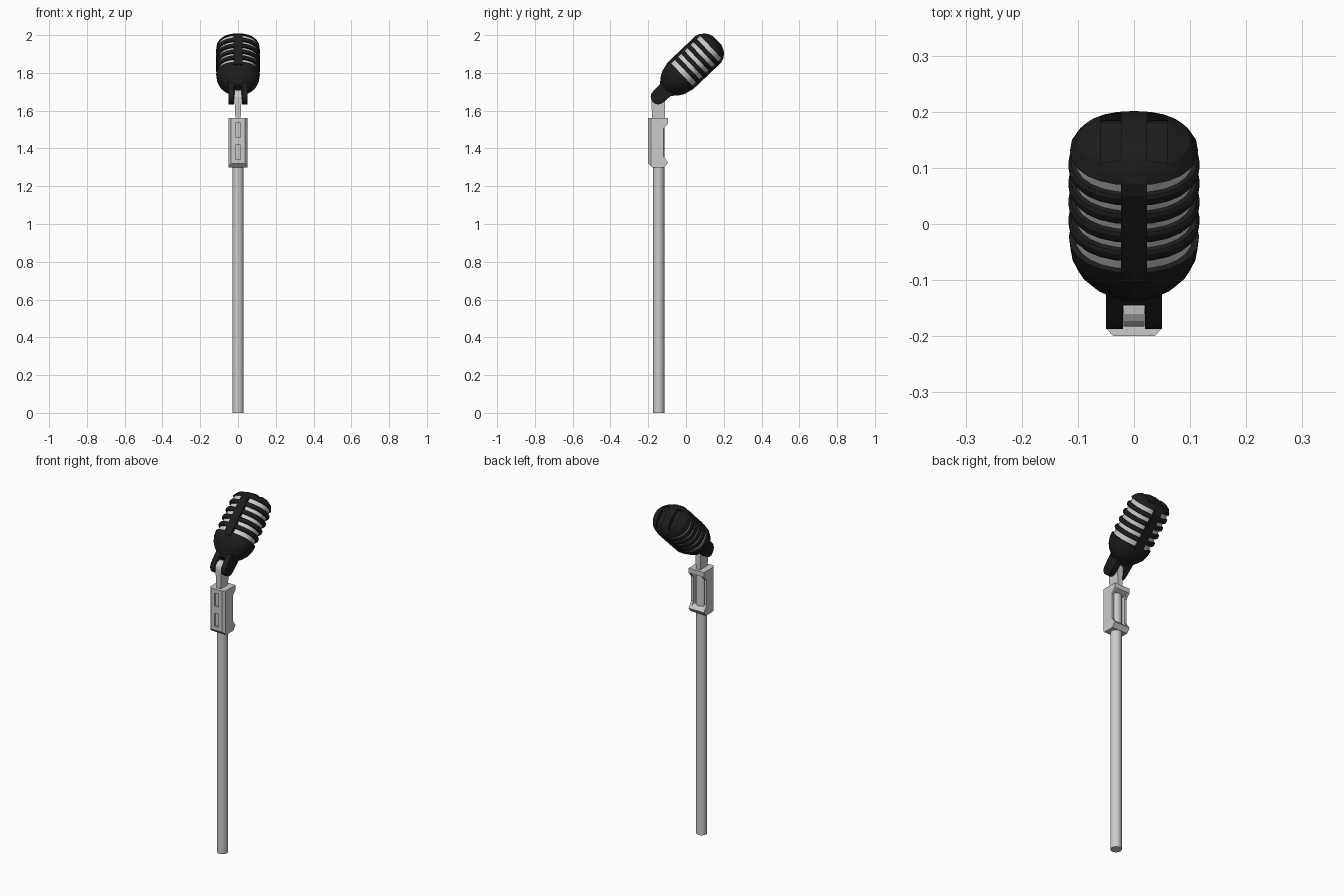
import bpy, bmesh, math
from mathutils import Matrix

if "Cube" in bpy.data.objects:
    bpy.data.objects.remove(bpy.data.objects["Cube"])

TILT = math.radians(46.5)
HINGE = (0, -0.147, 1.673)
TO_WORLD = Matrix.Translation(HINGE) @ Matrix.Rotation(-TILT, 4, 'X')

black = bpy.data.materials.new("black_metal")
black.diffuse_color = (0.012, 0.012, 0.012, 1)
black.use_nodes = True
black.node_tree.nodes["Principled BSDF"].inputs["Base Color"].default_value = black.diffuse_color
light = bpy.data.materials.new("light_grille")
light.diffuse_color = (0.6, 0.6, 0.6, 1)
light.use_nodes = True
light.node_tree.nodes["Principled BSDF"].inputs["Base Color"].default_value = light.diffuse_color


def finish(name, bm, mat=None, tilted=False, smooth=None):
    bmesh.ops.recalc_face_normals(bm, faces=bm.faces)
    me = bpy.data.meshes.new(name)
    bm.to_mesh(me)
    bm.free()
    ob = bpy.data.objects.new(name, me)
    bpy.context.collection.objects.link(ob)
    if mat:
        me.materials.append(mat)
    if tilted:
        me.transform(TO_WORLD)
    if smooth:
        bpy.ops.object.select_all(action='DESELECT')
        ob.select_set(True)
        bpy.context.view_layer.objects.active = ob
        bpy.ops.object.shade_smooth_by_angle(angle=math.radians(smooth))
    return ob


def oval(rx, ry, w, n=24, p=0.9):
    pts = []
    for i in range(n):
        a = 2 * math.pi * i / n
        c, s = math.cos(a), math.sin(a)
        pts.append((rx * math.copysign(abs(c) ** p, c),
                    ry * math.copysign(abs(s) ** p, s), w))
    return pts


def loft(name, rows, mat, ring=False, smooth=None):
    """Skin oval rows (w, rx, ry) along the head axis; ring=True makes a hoop."""
    bm = bmesh.new()
    loops = [[bm.verts.new(p) for p in oval(rx, ry, w)] for w, rx, ry in rows]
    pairs = list(zip(loops, loops[1:]))
    if ring:
        pairs.append((loops[-1], loops[0]))
    else:
        bm.faces.new(loops[0])
        bm.faces.new(loops[-1])
    for a, b in pairs:
        for i in range(len(a)):
            j = (i + 1) % len(a)
            bm.faces.new((a[i], a[j], b[j], b[i]))
    return finish(name, bm, mat, True, smooth)


def prism(name, pts, a, b, axis='x', **kw):
    """Extrude a (y,z) profile along x, or an (x,y) profile along z."""
    bm = bmesh.new()
    put = (lambda p, t: (t, *p)) if axis == 'x' else (lambda p, t: (*p, t))
    lo = [bm.verts.new(put(p, a)) for p in pts]
    hi = [bm.verts.new(put(p, b)) for p in pts]
    bm.faces.new(lo)
    bm.faces.new(hi)
    for i in range(len(pts)):
        j = (i + 1) % len(pts)
        bm.faces.new((lo[i], lo[j], hi[j], hi[i]))
    return finish(name, bm, **kw)


def box(name, x0, x1, y0, y1, z0, z1, **kw):
    return prism(name, [(y0, z0), (y1, z0), (y1, z1), (y0, z1)], x0, x1, **kw)


def boolean(ob, cutter, op='DIFFERENCE'):
    m = ob.modifiers.new("cut", 'BOOLEAN')
    m.object, m.operation, m.solver = cutter, op, 'EXACT'
    bpy.context.view_layer.objects.active = ob
    bpy.ops.object.modifier_apply(modifier=m.name)
    bpy.data.objects.remove(cutter)


def arc(cy, cz, r, a0, a1, n):
    return [(cy + r * math.cos(math.radians(a0 + (a1 - a0) * i / n)),
             cz + r * math.sin(math.radians(a0 + (a1 - a0) * i / n))) for i in range(n + 1)]


# Pole
bm = bmesh.new()
bmesh.ops.create_cone(bm, cap_ends=True, segments=16, radius1=0.03, radius2=0.03, depth=1.55,
                      matrix=Matrix.Translation((0, -0.145, 0.775)))
finish("pole", bm, smooth=40)

# Clip: side profile trimmed by a chamfered plan, hollowed at the back, slotted in front
clip = prism("clip", [(-0.2, 1.56), (-0.095, 1.56), (-0.095, 1.532), (-0.12, 1.505),
                      (-0.12, 1.36), (-0.095, 1.325), (-0.115, 1.3), (-0.18, 1.3),
                      (-0.2, 1.32)], -0.05, 0.05)
plan = prism("clip_plan", [(-0.036, -0.201), (0.036, -0.201), (0.051, -0.184), (0.051, -0.08),
                           (-0.051, -0.08), (-0.051, -0.184)], 1.2, 1.6, axis='z')
boolean(clip, plan, 'INTERSECT')
boolean(clip, prism("clip_channel", [(-0.178, 1.345), (-0.12, 1.345), (-0.08, 1.325),
                                     (-0.08, 1.54), (-0.12, 1.52), (-0.178, 1.52)],
                    -0.036, 0.036))
for z in (1.342, 1.46):
    boolean(clip, box("clip_slot", -0.014, 0.014, -0.22, -0.19, z, z + 0.076))

# Swivel link, slightly thinner at its foot
hy, hz = HINGE[1:]
link = prism("swivel_link", [(-0.18, 1.55), (-0.112, 1.55)] + arc(hy, hz, 0.036, 0, 180, 8),
             -0.019, 0.019)
for v in link.data.vertices:
    if v.co.z < 1.6:
        v.co.x *= 0.7

# Fork prongs and pivot pin
for side, x in (("left", -0.05), ("right", 0.02)):
    prism("fork_" + side, arc(0, 0, 0.04, 180, 360, 8) + [(0.044, 0.08), (-0.044, 0.08)],
          x, x + 0.03, mat=black, tilted=True)
box("fork_bridge", -0.021, 0.021, -0.042, 0.042, 0.042, 0.08, mat=black, tilted=True)
prism("pivot_pin", arc(0, 0, 0.012, 0, 330, 11), -0.045, 0.045, tilted=True)

# Head: lower bowl
loft("lower_bowl", [(0.052, 0.045, 0.042), (0.066, 0.062, 0.054), (0.085, 0.084, 0.07),
                    (0.11, 0.102, 0.084), (0.14, 0.113, 0.092), (0.172, 0.116, 0.095)],
     black, smooth=35)

# Inner grille
loft("grille", [(0.165, 0.105, 0.084), (0.39, 0.105, 0.084)], light, smooth=35)

# Hoops around the grille
for i in range(4):
    w = 0.199 + i * 0.0455
    loft("hoop_%d" % (i + 1),
         [(w, 0.1, 0.08), (w, 0.113, 0.093), (w + 0.006, 0.117, 0.096),
          (w + 0.018, 0.117, 0.096), (w + 0.024, 0.113, 0.093), (w + 0.024, 0.1, 0.08)],
         black, ring=True)

# Dome cap with two shallow recessed panels
dome = loft("dome_cap", [(0.384, 0.114, 0.091), (0.395, 0.109, 0.085), (0.41, 0.1, 0.074),
                         (0.424, 0.078, 0.055), (0.432, 0.048, 0.03)], black, smooth=20)
for x in (-0.06, 0.023):
    boolean(dome, prism("panel_cut", [(-0.062, 0.398), (-0.04, 0.412), (0.04, 0.412),
                                      (0.062, 0.398), (0.062, 0.46), (-0.062, 0.46)],
                        x, x + 0.037, tilted=True))

# Front and back ribs
for name, s in (("front_rib", -1), ("back_rib", 1)):
    prism(name, [(s * 0.075, 0.15), (s * 0.096, 0.15), (s * 0.098, 0.18), (s * 0.098, 0.365),
                 (s * 0.091, 0.388), (s * 0.075, 0.405)], -0.023, 0.023, mat=black, tilted=True)
